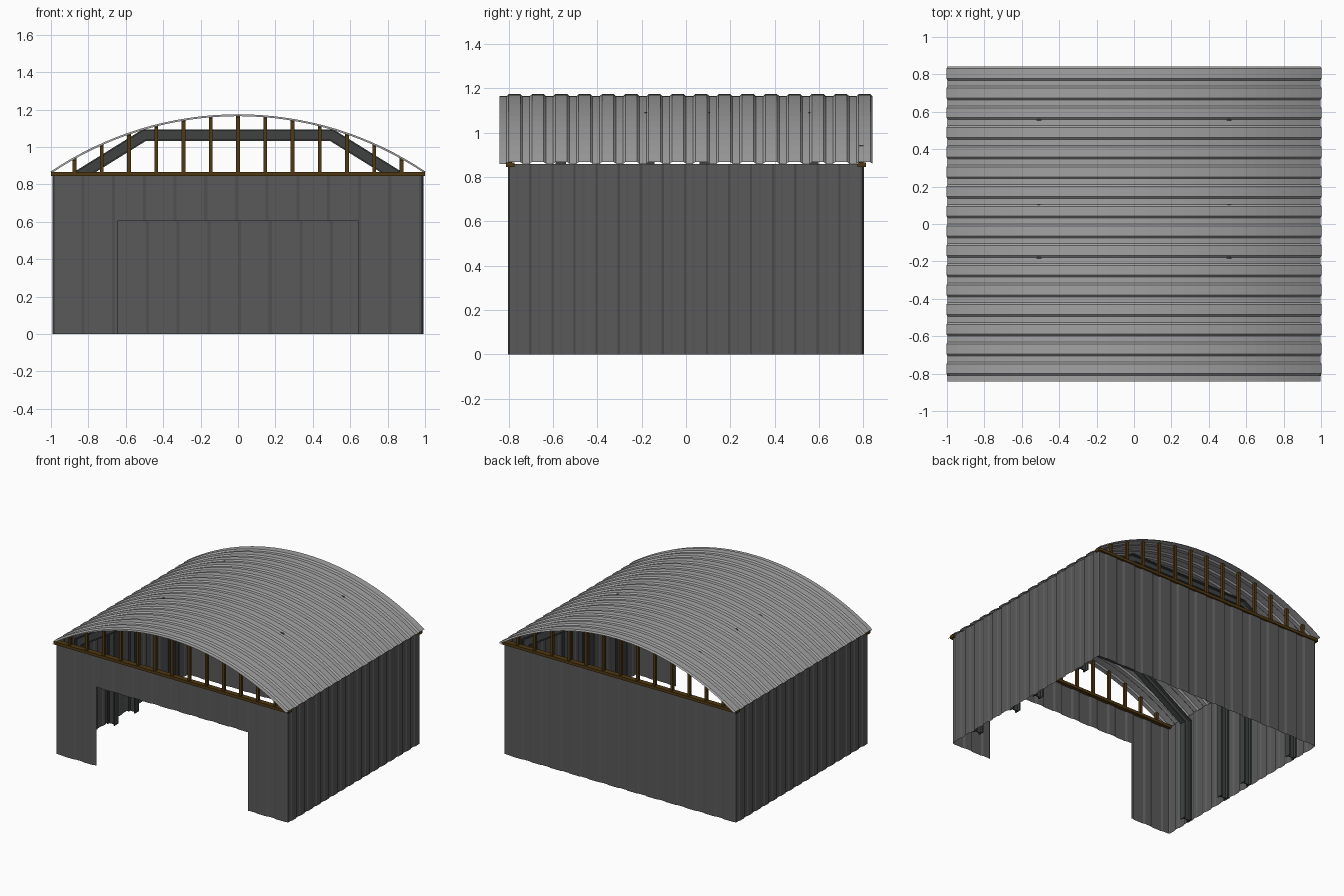
import bpy, bmesh, math
from mathutils import Vector

if "Cube" in bpy.data.objects:
    bpy.data.objects.remove(bpy.data.objects["Cube"])

def material(name, r, g, b):
    m = bpy.data.materials.new(name)
    m.diffuse_color = (r, g, b, 1)
    m.use_nodes = True
    m.node_tree.nodes["Principled BSDF"].inputs["Base Color"].default_value = m.diffuse_color
    return m

WALL = material("wall_grey", 0.1, 0.1, 0.1)
ROOF = material("roof_grey", 0.36, 0.36, 0.36)
STEEL = material("steel", 0.05, 0.055, 0.055)
WOOD = material("wood", 0.08, 0.04, 0.006)

def finish(name, bm, mat):
    me = bpy.data.meshes.new(name)
    bm.to_mesh(bm_mesh := me)
    bm.free()
    ob = bpy.data.objects.new(name, bm_mesh)
    me.materials.append(mat)
    bpy.context.collection.objects.link(ob)
    return ob

def box(name, x0, x1, y0, y1, z0, z1, mat):
    bm = bmesh.new()
    bmesh.ops.create_cube(bm, size=1)
    for v in bm.verts:
        v.co = Vector((x1 if v.co.x > 0 else x0, y1 if v.co.y > 0 else y0, z1 if v.co.z > 0 else z0))
    return finish(name, bm, mat)

def corrugation(half, n, depth):
    """Trapezoid rib profile: list of (position, outward offset)."""
    p = 2 * half / n
    pts = []
    for i in range(n):
        a = -half + i * p
        pts += [(a, 0), (a + 0.3 * p, 0), (a + 0.4 * p, depth), (a + 0.9 * p, depth)]
    return pts + [(half, 0)]

W, D, H = 0.985, 0.797, 0.86
DOOR_X, DOOR_Z = 0.645, 0.605

# Corrugated walls; place() maps position, offset and height to 3D
def wall(name, half, n, place, door=False):
    pts = corrugation(half, n, 0.006)
    if door:
        for d in (-DOOR_X, DOOR_X):
            for (a, oa), (b, ob) in zip(pts, pts[1:]):
                if a < d < b:
                    pts.append((d, oa + (ob - oa) * (d - a) / (b - a)))
                    break
            pts.sort()
    bm = bmesh.new()
    for (a, oa), (b, ob) in zip(pts, pts[1:]):
        base = DOOR_Z if door and abs((a + b) / 2) < DOOR_X else 0
        bm.faces.new([bm.verts.new(place(*q)) for q in
                      ((a, oa, base), (b, ob, base), (b, ob, H), (a, oa, H))])
    bmesh.ops.remove_doubles(bm, verts=bm.verts, dist=1e-5)
    finish(name, bm, WALL)

wall("front_wall", W, 12, lambda s, o, z: (s, -D - o, z), door=True)
wall("back_wall", W, 12, lambda s, o, z: (-s, D + o, z))
wall("right_wall", D, 16, lambda s, o, z: (W + o, s, z))
wall("left_wall", D, 16, lambda s, o, z: (-W - o, -s, z))

# Arched corrugated roof
RISE, SPAN = 0.305, 0.997
R = (SPAN ** 2 + RISE ** 2) / (2 * RISE)
CZ = 0.86 + RISE - R
ANG = math.asin(SPAN / R)

def roof_z(x):
    return CZ + math.sqrt(R * R - x * x)

bm = bmesh.new()
SEG = 32
rows = []
for y, o in corrugation(0.842, 16, 0.01):
    rows.append([bm.verts.new(((R + o) * math.sin(t), y, CZ + (R + o) * math.cos(t)))
                 for t in (-ANG + 2 * ANG * i / SEG for i in range(SEG + 1))])
for r0, r1 in zip(rows, rows[1:]):
    for i in range(SEG):
        bm.faces.new((r0[i], r0[i + 1], r1[i + 1], r1[i]))
finish("arched_roof", bm, ROOF)

# Timber gable: tie beam and posts at both ends
for label, y, extra in (("front", -0.793, -0.004), ("back", 0.793, 0.006)):
    box(label + "_tie_beam", -1, 1, y - 0.02, y + 0.02, 0.845, 0.867, WOOD)
    for i in range(-6, 7):
        x = i * 0.1457
        box(label + "_gable_post", x - 0.01, x + 0.01, y - 0.012, y + 0.008,
            0.86, roof_z(x) + extra, WOOD)

# Steel portal frames: I-section swept along a mitred path
def portal(y):
    path = [Vector(p) for p in ((-0.95, 0), (-0.95, 0.785), (-0.5, 1.064),
                                (0.5, 1.064), (0.95, 0.785), (0.95, 0))]
    d, f, w, t = 0.031, 0.023, 0.004, 0.023
    half = [(d, f), (t, f), (t, w), (-t, w), (-t, f), (-d, f)]
    section = half + [(u, -v) for u, v in reversed(half)]
    dirs = [(b - a).normalized() for a, b in zip(path, path[1:])]
    bm = bmesh.new()
    rings = []
    for i, p in enumerate(path):
        a, b = dirs[max(i - 1, 0)], dirs[min(i, len(dirs) - 1)]
        n = Vector((-(a + b).y, (a + b).x)).normalized()
        n /= n.dot(Vector((-b.y, b.x)))
        rings.append([bm.verts.new((p.x + n.x * u, y + v, p.y + n.y * u)) for u, v in section])
    k = len(section)
    for r0, r1 in zip(rings, rings[1:]):
        for j in range(k):
            bm.faces.new((r0[j], r0[(j + 1) % k], r1[(j + 1) % k], r1[j]))
    bm.faces.new(rings[0])
    bm.faces.new(rings[-1])
    bmesh.ops.recalc_face_normals(bm, faces=bm.faces)
    finish("portal_frame", bm, STEEL)

for y in (-0.565, -0.165, 0.085, 0.575):
    portal(y)
